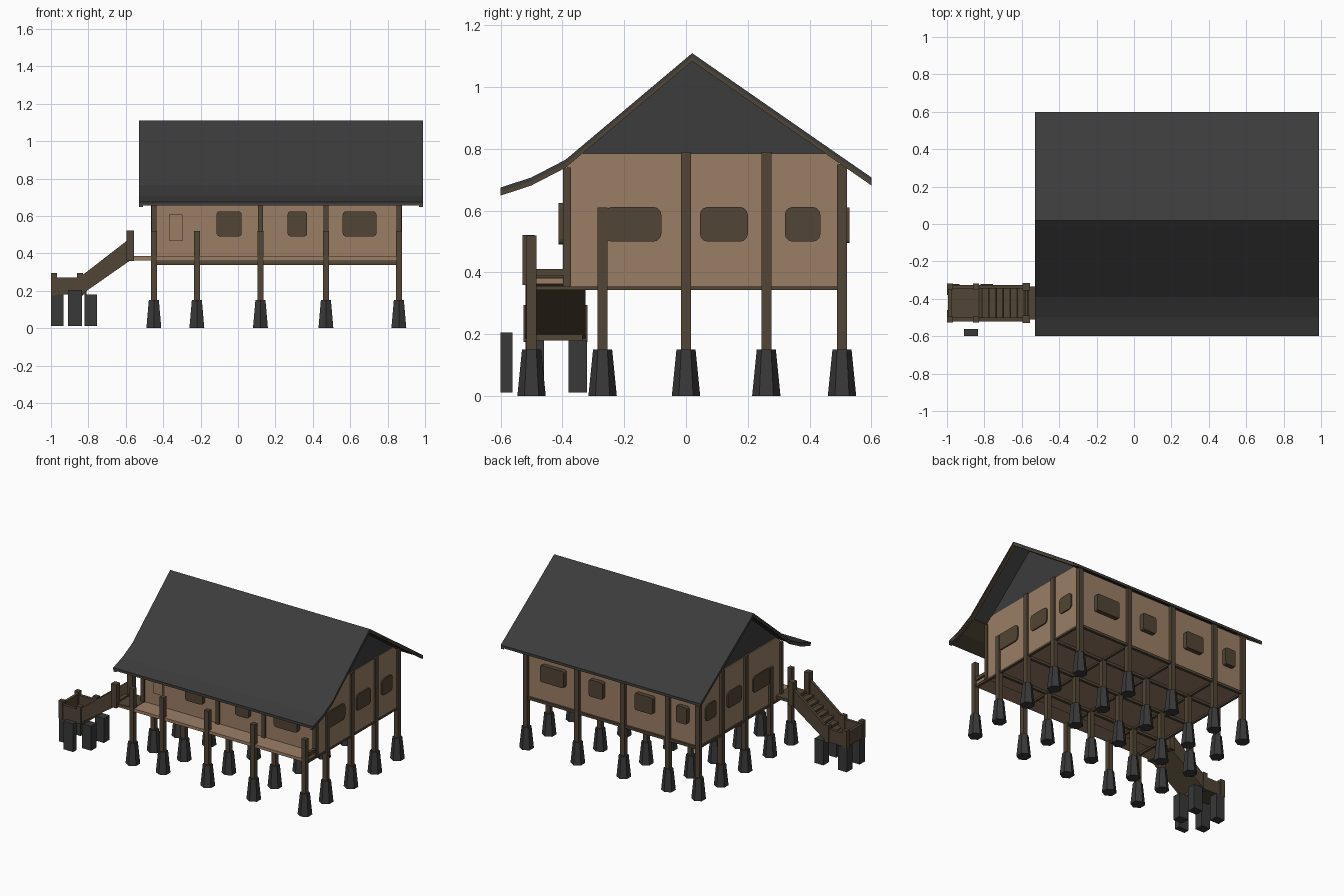
import bpy, bmesh, math
from mathutils import Matrix, Vector

cube = bpy.data.objects.get("Cube")
if cube:
    bpy.data.objects.remove(cube, do_unlink=True)


def material(name, rgb):
    m = bpy.data.materials.new(name)
    m.use_nodes = True
    colour = (*rgb, 1)
    m.diffuse_color = colour
    m.node_tree.nodes["Principled BSDF"].inputs["Base Color"].default_value = colour
    return m


TAN = material("tan plaster", (0.33, 0.21, 0.13))
WOOD = material("dark brown wood", (0.083, 0.06, 0.035))
ROOF = material("charcoal roofing", (0.045, 0.045, 0.046))
STONE = material("dark stone", (0.04, 0.04, 0.041))


def finish(bm, name, mat):
    bmesh.ops.recalc_face_normals(bm, faces=bm.faces)
    mesh = bpy.data.meshes.new(name)
    bm.to_mesh(mesh)
    bm.free()
    mesh.materials.append(mat)
    ob = bpy.data.objects.new(name, mesh)
    bpy.context.collection.objects.link(ob)
    return ob


def prism(name, pts, axis, lo, hi, mat):
    """Extrude a (y, z) profile along x, or an (x, z) profile along y."""
    bm = bmesh.new()
    place = (lambda a, b: (lo, a, b)) if axis == "x" else (lambda a, b: (a, lo, b))
    face = bm.faces.new([bm.verts.new(place(*p)) for p in pts])
    out = bmesh.ops.extrude_face_region(bm, geom=[face])
    move = Vector((hi - lo, 0, 0) if axis == "x" else (0, hi - lo, 0))
    bmesh.ops.translate(bm, vec=move, verts=[v for v in out["geom"] if isinstance(v, bmesh.types.BMVert)])
    return finish(bm, name, mat)


def box(name, x, y, z, mat):
    return prism(name, [(x[0], z[0]), (x[1], z[0]), (x[1], z[1]), (x[0], z[1])], "y", *y, mat)


def post(name, x, y, z0, z1, half=0.016):
    return box(name, (x - half, x + half), (y - half, y + half), (z0, z1), WOOD)


def footing(name, x, y):
    bm = bmesh.new()
    bmesh.ops.create_cone(bm, cap_ends=True, segments=6, radius1=0.046, radius2=0.031, depth=0.15,
                          matrix=Matrix.Translation((x, y, 0.075)))
    finish(bm, name, STONE)


def rounded(a0, a1, z0, z1, r):
    """Rectangle outline with rounded corners."""
    pts = []
    for i, (a, z) in enumerate([(a1 - r, z1 - r), (a0 + r, z1 - r), (a0 + r, z0 + r), (a1 - r, z0 + r)]):
        for step in range(4):
            t = math.radians(90 * i + 30 * step)
            pts.append((a + r * math.cos(t), z + r * math.sin(t)))
    return pts


# House body and gable
WEST, EAST, FRONT, BACK, FLOOR = -0.45, 0.865, -0.385, 0.5, 0.355
prism("house_walls", [(FRONT, FLOOR), (BACK, FLOOR), (BACK, 0.75), (0.455, 0.785),
                      (-0.34, 0.785), (FRONT, 0.745)], "x", WEST, EAST, TAN)
prism("gable", [(-0.345, 0.785), (0.46, 0.785), (0.02, 1.09)], "x", WEST + 0.005, EAST - 0.005, ROOF)

# Roof sheet, with timber boards along the verges and eaves
TOP = [(-0.6, 0.675), (-0.5, 0.708), (-0.39, 0.765), (0.02, 1.11), (0.5, 0.777), (0.6, 0.708)]


def roof_band(name, line, drop0, drop1, x0, x1, mat):
    pts = [(y, z - drop0) for y, z in line] + [(y, z - drop1) for y, z in reversed(line)]
    prism(name, pts, "x", x0, x1, mat)


roof_band("roof", TOP, 0, 0.013, -0.53, 0.99, ROOF)
for label, x in (("west", -0.528), ("east", 0.968)):
    roof_band("verge_board_" + label, TOP, 0.0125, 0.026, x, x + 0.02, WOOD)
roof_band("front_eave_board", TOP[:3], 0.0125, 0.018, -0.525, 0.985, WOOD)
roof_band("back_eave_board", TOP[4:], 0.0125, 0.018, -0.525, 0.985, WOOD)

# Stilts on a grid of footings
COLUMNS = (-0.45, -0.22, 0.12, 0.47, 0.86)
ROWS = (-0.5, -0.27, 0.0, 0.26, 0.505)
for i, x in enumerate(COLUMNS):
    for j, y in enumerate(ROWS):
        outer = i in (0, 4)
        top = FLOOR
        if j == 0:
            top = 0.52
        elif j == 4:
            top = 0.75
        elif outer:
            top = 0.61 if j == 1 else 0.79
        footing(f"footing_{i}_{j}", x, y)
        post(f"stilt_{i}_{j}", x, y, 0.14, top)
for x in (COLUMNS[0], *COLUMNS[2:]):
    post("front_wall_post", x, FRONT, FLOOR, 0.74, 0.013)

# Floor beams
for y in ROWS[1:]:
    box("floor_beam", (WEST, EAST), (y - 0.009, y + 0.009), (0.338, 0.356), WOOD)
for x in COLUMNS:
    box("cross_beam", (x - 0.008, x + 0.008), (-0.5, BACK), (0.343, 0.357), WOOD)

# Porch
box("porch_floor", (-0.56, EAST), (-0.51, FRONT), (0.362, 0.382), TAN)
box("porch_end_rail", (0.85, 0.87), (-0.5, FRONT), (0.39, 0.412), WOOD)

# Windows and door
LONG = [(0.56, 0.74), (0.265, 0.37), (-0.115, 0.02)]
for a0, a1 in LONG:
    prism("front_window", rounded(a0, a1, 0.49, 0.625, 0.018), "y", FRONT - 0.028, FRONT, WOOD)
for a0, a1 in LONG + [(-0.375, -0.295)]:
    prism("back_window", rounded(a0, a1, 0.495, 0.61, 0.012), "y", BACK, BACK + 0.03, WOOD)
prism("door", rounded(-0.37, -0.295, 0.465, 0.61, 0.008), "y", FRONT - 0.012, FRONT, TAN)
for a0, a1 in ((-0.265, -0.08), (0.045, 0.2), (0.32, 0.435)):
    outline = rounded(a0, a1, 0.5, 0.612, 0.025)
    prism("east_window", outline, "x", EAST, EAST + 0.008, WOOD)
    prism("west_window", outline, "x", WEST - 0.008, WEST, WOOD)

# Stairway with side panels
NEAR, FAR = -0.51, -0.335
LOW, HIGH = (-0.83, 0.185), (-0.565, 0.37)
prism("stair_ramp", [LOW, HIGH, (HIGH[0], HIGH[1] + 0.02), (LOW[0], LOW[1] + 0.02)], "y", NEAR, FAR, WOOD)
for i in range(1, 7):
    x, z = (LOW[k] + (HIGH[k] - LOW[k]) * i / 7 for k in (0, 1))
    box("stair_tread", (x - 0.02, x + 0.02), (NEAR, FAR), (z + 0.015, z + 0.03), WOOD)
box("stair_landing", (-0.99, -0.81), (NEAR, FAR), (0.18, 0.2), WOOD)
box("landing_end_panel", (-0.995, -0.975), (NEAR, FAR), (0.18, 0.275), WOOD)
for label, y in (("front", NEAR), ("back", FAR)):
    side = (y - 0.01, y + 0.01)
    prism("stair_panel_" + label, [LOW, HIGH, (HIGH[0], 0.49), (LOW[0], 0.285)], "y", *side, WOOD)
    box("landing_panel_" + label, (-0.99, -0.83), side, (0.18, 0.27), WOOD)
    post("landing_post_" + label, -0.984, y, 0.175, 0.295)
    post("stair_foot_post_" + label, -0.845, y, 0.175, 0.295)
    post("stair_head_post_" + label, -0.575, y, 0.36, 0.522, 0.02)
box("stair_bridge", (-0.58, -0.44), (NEAR, FAR), (0.366, 0.386), WOOD)

# Stone blocks below the stair landing
for x, y, top in ((-0.968, -0.49, 0.18), (-0.968, -0.35, 0.18), (-0.79, -0.49, 0.18), (-0.79, -0.35, 0.18)):
    box("landing_block", (x - 0.032, x + 0.036), (y - 0.03, y + 0.03), (0.012, top), STONE)
box("loose_block", (-0.91, -0.835), (-0.6, -0.562), (0.012, 0.205), STONE)
